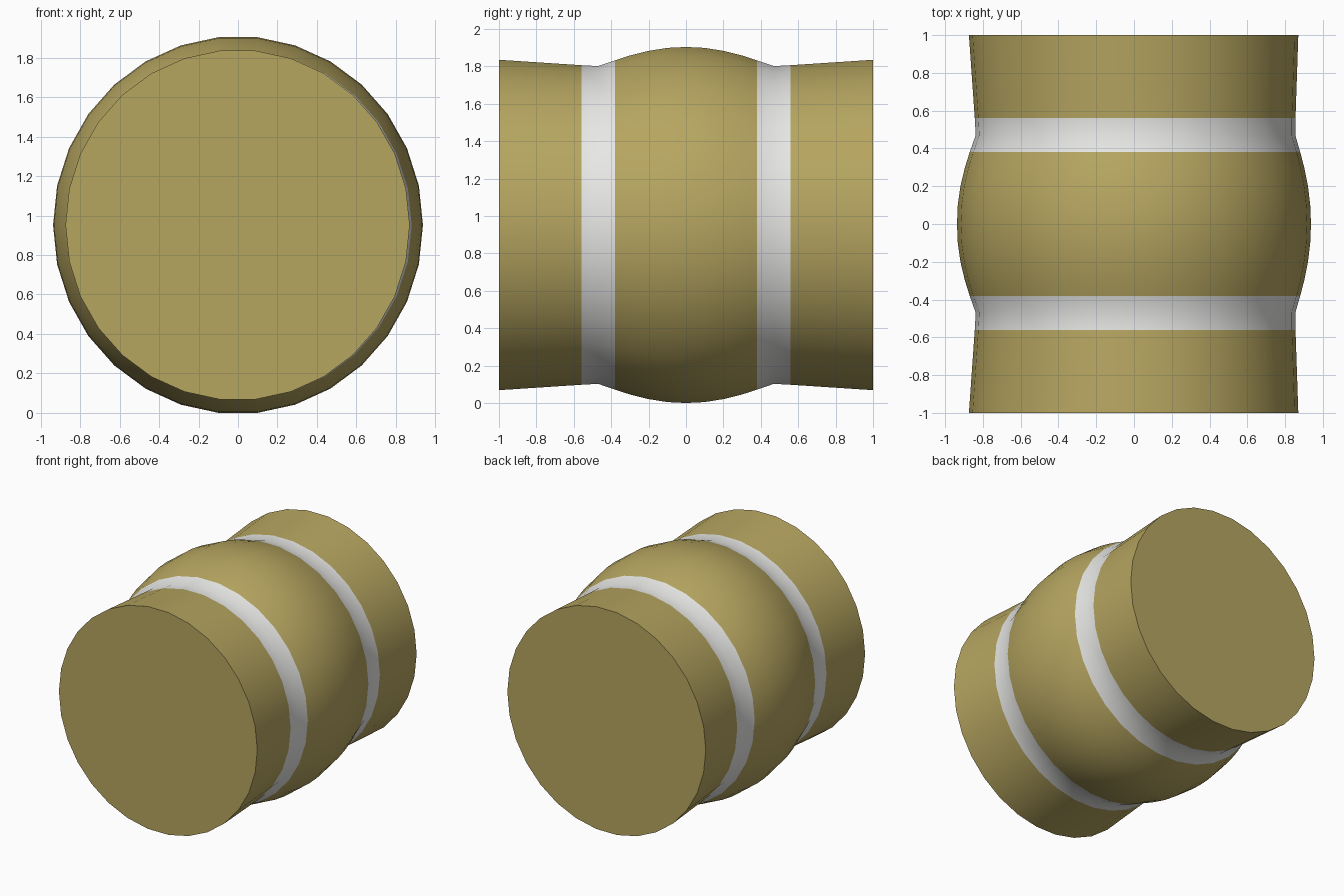
import bpy, bmesh, math

if "Cube" in bpy.data.objects:
    bpy.data.objects.remove(bpy.data.objects["Cube"])

SIDES = 30
CENTRE_Z = 0.96


def material(name, rgb):
    m = bpy.data.materials.new(name)
    m.diffuse_color = (*rgb, 1)
    m.use_nodes = True
    m.node_tree.nodes["Principled BSDF"].inputs["Base Color"].default_value = m.diffuse_color
    return m


# half profile: distance along y, x radius, z radius, small x shift
half = [
    (0.00, 0.937, 0.957, 0.0),
    (0.10, 0.933, 0.952, 0.0),
    (0.20, 0.920, 0.936, 0.001),
    (0.30, 0.898, 0.911, 0.003),
    (0.38, 0.875, 0.885, 0.005),
    (0.47, 0.846, 0.854, 0.008),
    (0.56, 0.849, 0.859, 0.006),
    (1.00, 0.872, 0.888, -0.002),
]
profile = [(-y, rx, rz, s) for y, rx, rz, s in reversed(half[1:])] + half

# barrel body: rings along y, joined by quads
bm = bmesh.new()
rings = []
for y, rx, rz, shift in profile:
    ring = []
    for i in range(SIDES):
        a = 2 * math.pi * i / SIDES
        ring.append(bm.verts.new((shift + rx * math.cos(a), y,
                                  CENTRE_Z + rz * math.sin(a))))
    rings.append(ring)
for r0, r1 in zip(rings, rings[1:]):
    for i in range(SIDES):
        j = (i + 1) % SIDES
        bm.faces.new((r0[i], r0[j], r1[j], r1[i]))

# flat end caps
bm.faces.new(rings[0])
bm.faces.new(rings[-1])
bmesh.ops.recalc_face_normals(bm, faces=bm.faces[:])

# pale bands lie in the two grooves
for f in bm.faces:
    y = abs(f.calc_center_median().y)
    f.material_index = 1 if 0.38 < y < 0.56 else 0

mesh = bpy.data.meshes.new("barrel")
bm.to_mesh(mesh)
bm.free()
mesh.materials.append(material("dull gold", (0.47, 0.38, 0.118)))
mesh.materials.append(material("pale grey", (0.80, 0.80, 0.79)))

barrel = bpy.data.objects.new("barrel", mesh)
bpy.context.collection.objects.link(barrel)
barrel.location.z = -min(v.co.z for v in mesh.vertices)
bpy.context.view_layer.objects.active = barrel
barrel.select_set(True)
bpy.ops.object.shade_smooth_by_angle(angle=math.radians(40))
